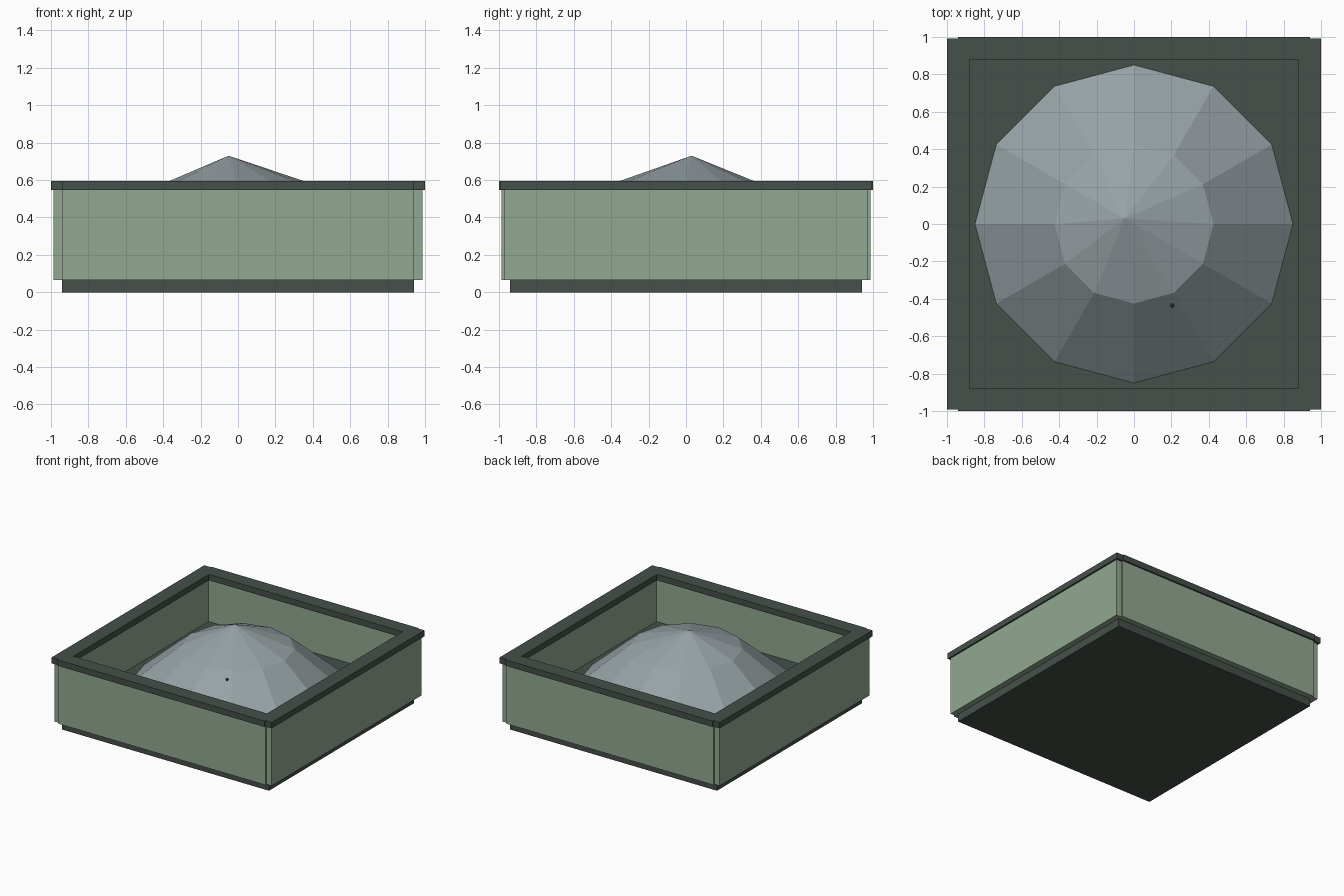
import bpy, bmesh, math

if "Cube" in bpy.data.objects:
    bpy.data.objects.remove(bpy.data.objects["Cube"])


def material(name, rgb):
    m = bpy.data.materials.new(name)
    lin = [((c / 255 + 0.055) / 1.055) ** 2.4 for c in rgb]
    m.diffuse_color = (*lin, 1)
    m.use_nodes = True
    m.node_tree.nodes["Principled BSDF"].inputs["Base Color"].default_value = m.diffuse_color
    return m


green = material("sage green", (145, 168, 145))
dark = material("dark green grey", (69, 80, 73))
grey = material("heap grey", (152, 163, 167))


def finish(name, bm, mat):
    bmesh.ops.recalc_face_normals(bm, faces=bm.faces)
    me = bpy.data.meshes.new(name)
    bm.to_mesh(me)
    bm.free()
    me.materials.append(mat)
    ob = bpy.data.objects.new(name, me)
    bpy.context.collection.objects.link(ob)
    return ob


def box(name, x, y, z, mat):
    bm = bmesh.new()
    bmesh.ops.create_cube(bm, size=1)
    for v in bm.verts:
        for i, (a, b) in enumerate((x, y, z)):
            v.co[i] = a if v.co[i] < 0 else b
    return finish(name, bm, mat)


# Recessed base and the raised floor inside the bin
box("base", (-0.94, 0.94), (-0.94, 0.94), (0, 0.065), dark)
box("floor", (-0.9, 0.9), (-0.9, 0.9), (0.06, 0.2), dark)

# Four wall panels and four rim rails, slightly stepped at the corners
for s, fb, lr in ((-1, "front", "left"), (1, "back", "right")):
    wall = sorted((s * 0.893, s * 0.987))
    rail = sorted((s * 0.88, s * 1.0))
    box(fb + "_wall", (-0.94, 0.94), wall, (0.065, 0.55), green)
    box(lr + "_wall", wall, (-0.972, 0.972), (0.065, 0.55), green)
    box(fb + "_rim", (-0.94, 0.94), rail, (0.547, 0.596), dark)
    box(lr + "_rim", rail, (-0.991, 0.991), (0.547, 0.596), dark)

# Twelve-sided heap with two rings and an off-centre peak
bm = bmesh.new()
rings = []
for r, z in ((0.85, 0.2), (0.425, 0.57)):
    rings.append([bm.verts.new((r * math.cos(i * math.pi / 6),
                                r * math.sin(i * math.pi / 6), z))
                  for i in range(12)])
low, high = rings
peak = bm.verts.new((-0.05, 0.03, 0.73))
bm.faces.new(low)
for i in range(12):
    j = (i + 1) % 12
    bm.faces.new((low[i], low[j], high[j], high[i]))
    bm.faces.new((high[i], high[j], peak))
finish("heap", bm, grey)

# Tiny dark lump just showing through the heap
bm = bmesh.new()
bmesh.ops.create_icosphere(bm, subdivisions=1, radius=0.012)
bmesh.ops.translate(bm, verts=bm.verts, vec=(0.205, -0.435, 0.525))
finish("buried_lump", bm, dark)
